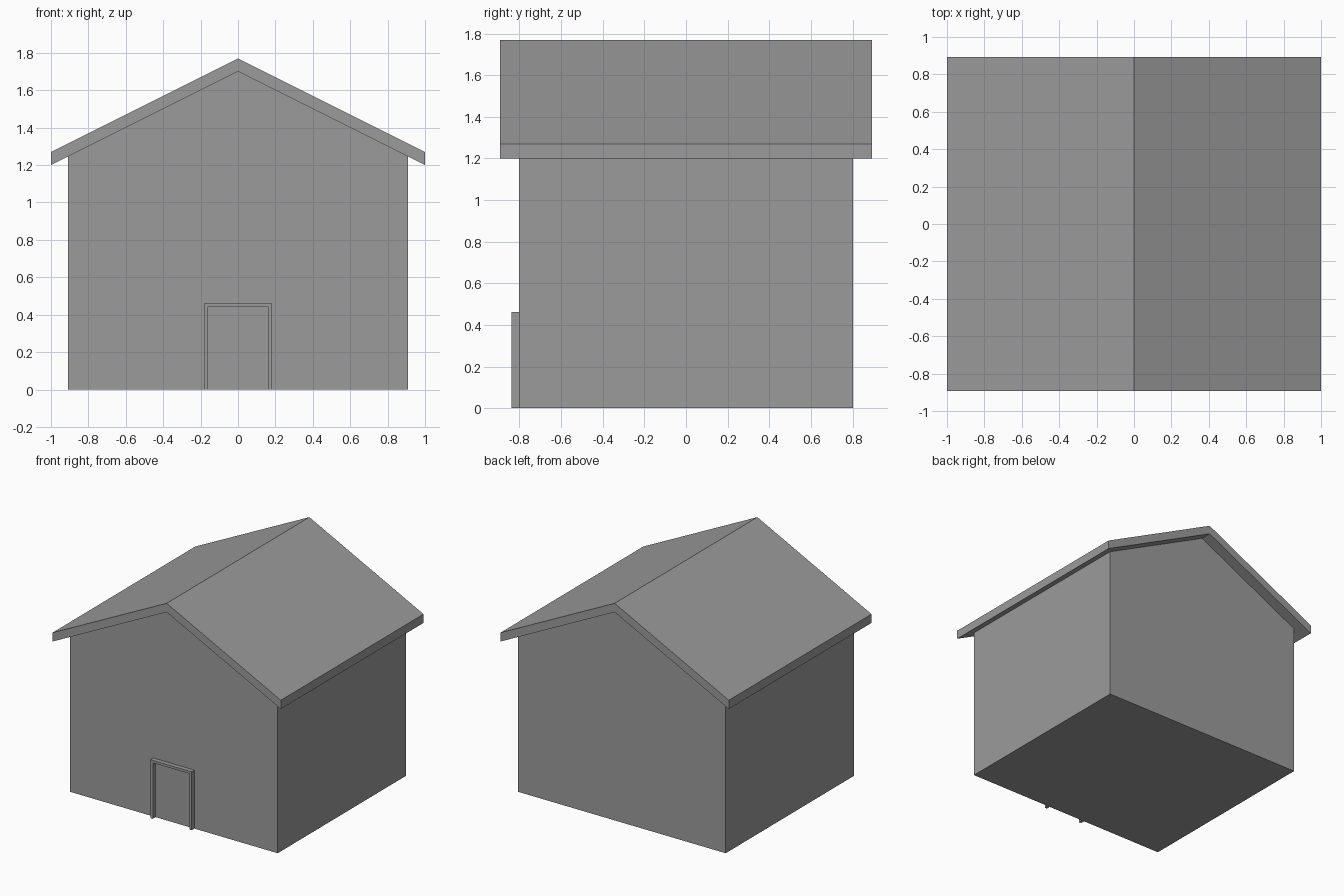
import bpy
import bmesh

cube = bpy.data.objects.get("Cube")
if cube:
    bpy.data.objects.remove(cube, do_unlink=True)

grey = bpy.data.materials.new("plain_grey")
grey.use_nodes = True
colour = (0.33, 0.33, 0.33, 1)
grey.diffuse_color = colour
grey.node_tree.nodes["Principled BSDF"].inputs["Base Color"].default_value = colour


def extrude_outline(name, outline, front, back):
    """Solid made from an x-z outline running from y=front to y=back."""
    bm = bmesh.new()
    face = bm.faces.new([bm.verts.new((x, front, z)) for x, z in outline])
    moved = bmesh.ops.extrude_face_region(bm, geom=[face])["geom"]
    verts = [v for v in moved if isinstance(v, bmesh.types.BMVert)]
    bmesh.ops.translate(bm, verts=verts, vec=(0, back - front, 0))
    bmesh.ops.recalc_face_normals(bm, faces=bm.faces)
    mesh = bpy.data.meshes.new(name)
    bm.to_mesh(mesh)
    bm.free()
    mesh.materials.append(grey)
    obj = bpy.data.objects.new(name, mesh)
    bpy.context.collection.objects.link(obj)
    return obj


def mirrored(half):
    """Complete a right-hand outline with its left-hand reflection."""
    return half + [(-x, z) for x, z in reversed(half) if x != 0]


# Gabled house body
wall_x, ridge, slope = 0.91, 1.70, 0.5
extrude_outline("house_walls", mirrored(
    [(wall_x, 0), (wall_x, ridge - slope * wall_x), (0, ridge)]), -0.803, 0.803)

# Overhanging roof, one folded slab
thick = 0.07
eave = ridge - slope
extrude_outline("roof", [(-1, eave), (0, ridge), (1, eave), (1, eave + thick),
                         (0, ridge + thick), (-1, eave + thick)], -0.893, 0.893)

# Door frame: two posts and a lintel in one outline
outer, inner, top, lintel = 0.18, 0.16, 0.463, 0.443
extrude_outline("door_frame", [(-outer, 0), (-outer, top), (outer, top), (outer, 0),
                               (inner, 0), (inner, lintel), (-inner, lintel), (-inner, 0)],
                -0.838, -0.803)
